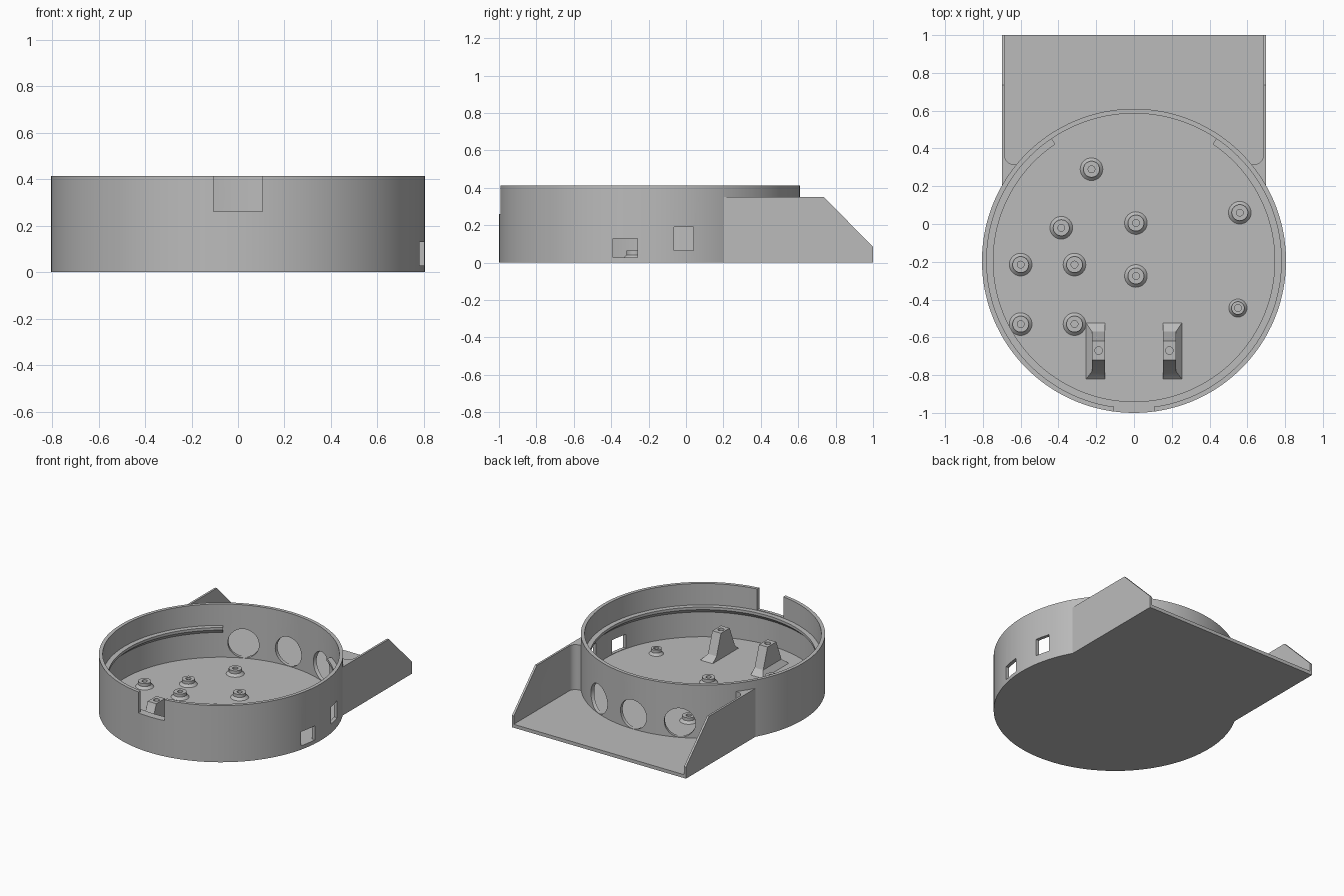
import bpy, bmesh
from math import cos, sin, radians, pi
from mathutils import Matrix, Vector

if "Cube" in bpy.data.objects:
    bpy.data.objects.remove(bpy.data.objects["Cube"], do_unlink=True)

GREY = (0.5, 0.5, 0.5, 1)
mat = bpy.data.materials.new("plain grey")
mat.use_nodes = True
mat.diffuse_color = GREY
mat.node_tree.nodes["Principled BSDF"].inputs["Base Color"].default_value = GREY

CY = -0.195        # centre of the round body in y
R, R_IN = 0.805, 0.78
FLOOR, TOP = 0.025, 0.412


def finish(name, bm):
    bmesh.ops.remove_doubles(bm, verts=bm.verts, dist=1e-5)
    bmesh.ops.recalc_face_normals(bm, faces=bm.faces)
    mesh = bpy.data.meshes.new(name)
    bm.to_mesh(mesh)
    bm.free()
    mesh.materials.append(mat)
    obj = bpy.data.objects.new(name, mesh)
    bpy.context.collection.objects.link(obj)
    return obj


def activate(obj):
    bpy.ops.object.select_all(action='DESELECT')
    obj.select_set(True)
    bpy.context.view_layer.objects.active = obj


def smooth(obj):
    activate(obj)
    bpy.ops.object.shade_smooth_by_angle(angle=radians(30))


def lathe(name, profile, centre, start=0, sweep=360, steps=128):
    """Revolve a closed (radius, z) profile; partial sweeps get end caps."""
    bm = bmesh.new()
    full = sweep == 360
    rings = []
    for i in range(steps if full else steps + 1):
        a = radians(start + sweep * i / steps)
        rings.append([bm.verts.new((centre[0] + r * cos(a), centre[1] + r * sin(a), z))
                      for r, z in profile])
    n = len(profile)
    for i in range(steps):
        a, b = rings[i], rings[(i + 1) % len(rings)]
        for j in range(n):
            k = (j + 1) % n
            if profile[j][0] == 0 and profile[k][0] == 0:
                continue
            quad = [a[j], b[j], b[k], a[k]]
            if profile[j][0] == 0:
                quad.pop(1)
            elif profile[k][0] == 0:
                quad.pop(2)
            bm.faces.new(quad)
    if not full:
        bm.faces.new(rings[0])
        bm.faces.new(rings[-1])
    return finish(name, bm)


def prism(name, points, offset):
    """Extrude a flat outline along an offset."""
    bm = bmesh.new()
    face = bm.faces.new([bm.verts.new(p) for p in points])
    new = bmesh.ops.extrude_face_region(bm, geom=[face])["geom"]
    bmesh.ops.translate(bm, vec=offset,
                        verts=[v for v in new if isinstance(v, bmesh.types.BMVert)])
    return finish(name, bm)


def box(name, x0, x1, y0, y1, z0, z1):
    return prism(name, [(x0, y0, z0), (x1, y0, z0), (x1, y1, z0), (x0, y1, z0)],
                 (0, 0, z1 - z0))


def cylinder(name, centre, radius, depth, axis=(0, 0, 1), segments=48):
    bm = bmesh.new()
    turn = Vector((0, 0, 1)).rotation_difference(Vector(axis)).to_matrix().to_4x4()
    bmesh.ops.create_cone(bm, cap_ends=True, segments=segments, radius1=radius,
                          radius2=radius, depth=depth,
                          matrix=Matrix.Translation(centre) @ turn)
    return finish(name, bm)


def cut(obj, cutter):
    cutter.hide_render = True
    mod = obj.modifiers.new("cut", 'BOOLEAN')
    mod.operation, mod.solver, mod.object = 'DIFFERENCE', 'EXACT', cutter
    activate(obj)
    bpy.ops.object.modifier_apply(modifier=mod.name)
    bpy.data.objects.remove(cutter, do_unlink=True)


# Round cup: floor and outer wall
cup = lathe("round_body", [(0, 0), (R, 0), (R, TOP), (R_IN, TOP), (R_IN, FLOOR), (0, FLOOR)],
            (0, CY))
cut(cup, box("notch_cutter", -0.105, 0.105, -1.1, -0.85, 0.26, 0.6))
cut(cup, box("low_port_cutter", 0.65, 0.9, -0.39, -0.26, 0.028, 0.13))
cut(cup, box("high_port_cutter", 0.65, 0.9, -0.065, 0.04, 0.065, 0.19))
for angle in (66, 90, 114):
    d = Vector((cos(radians(angle)), sin(radians(angle)), 0))
    cut(cup, cylinder("hole_cutter", d * 0.79 + Vector((0, CY, 0.132)), 0.105, 0.16, d))
smooth(cup)

# Inner support rail, open at the back
rail = lathe("inner_rail", [(0.785, 0.2), (0.785, 0.257), (0.745, 0.257), (0.745, 0.238)],
             (0, CY), start=124, sweep=292, steps=104)
smooth(rail)

# Rear tray with sloping side walls and rounded inner corners
tray = prism("rear_tray", [(-0.7, 0, 0), (-0.7, 1, 0), (-0.7, 1, 0.085),
                           (-0.7, 0.735, 0.352), (-0.7, 0, 0.352)], (1.4, 0, 0))
inner = [(0.685, 1.2, FLOOR), (-0.685, 1.2, FLOOR)]
for side, first in ((-1, 180), (1, 270)):
    for i in range(9):
        a = radians(first + 90 * i / 8)
        inner.append((side * 0.635 + 0.05 * cos(a), 0.365 + 0.05 * sin(a), FLOOR))
cut(tray, prism("tray_cutter", inner, (0, 0, 1)))
cut(tray, cylinder("body_cutter", (0, CY, 0.2), 0.792, 2, segments=128))
smooth(tray)

# Standoffs with a flared foot and a screw hole
spots = [(-0.225, 0.29), (-0.385, -0.02), (0.01, 0.005), (0.56, 0.06), (-0.6, -0.215),
         (-0.315, -0.215), (0.01, -0.275), (-0.6, -0.53), (-0.315, -0.53), (0.55, -0.445)]
for i, spot in enumerate(spots):
    s = 0.8 if i == len(spots) - 1 else 1
    post = lathe(f"standoff_{i + 1}",
                 [(0, 0.02), (0.06 * s, 0.02), (0.06 * s, FLOOR), (0.043 * s, 0.042),
                  (0.043 * s, 0.064), (0.018, 0.064), (0.018, 0.03), (0, 0.03)],
                 spot, steps=32)
    smooth(post)

# Pair of tapered brackets: vertical inside, flared on the other three sides
for side, name in ((-1, "right_bracket"), (1, "left_bracket")):
    bm = bmesh.new()
    levels = []
    for outer, y0, y1, z in ((0.253, -0.82, -0.525, FLOOR - 0.005), (0.253, -0.82, -0.525, FLOOR),
                             (0.222, -0.78, -0.57, 0.062), (0.222, -0.72, -0.62, 0.21)):
        levels.append([bm.verts.new((side * x, y, z)) for x, y in
                       ((0.153, y0), (outer, y0), (outer, y1), (0.153, y1))])
    for a, b in zip(levels, levels[1:]):
        for j in range(4):
            k = (j + 1) % 4
            bm.faces.new((a[j], a[k], b[k], b[j]))
    bm.faces.new(levels[0])
    bm.faces.new(levels[-1])
    bracket = finish(name, bm)
    cut(bracket, cylinder("screw_cutter", (side * 0.187, -0.67, 0.2), 0.02, 0.12, segments=24))
    smooth(bracket)
